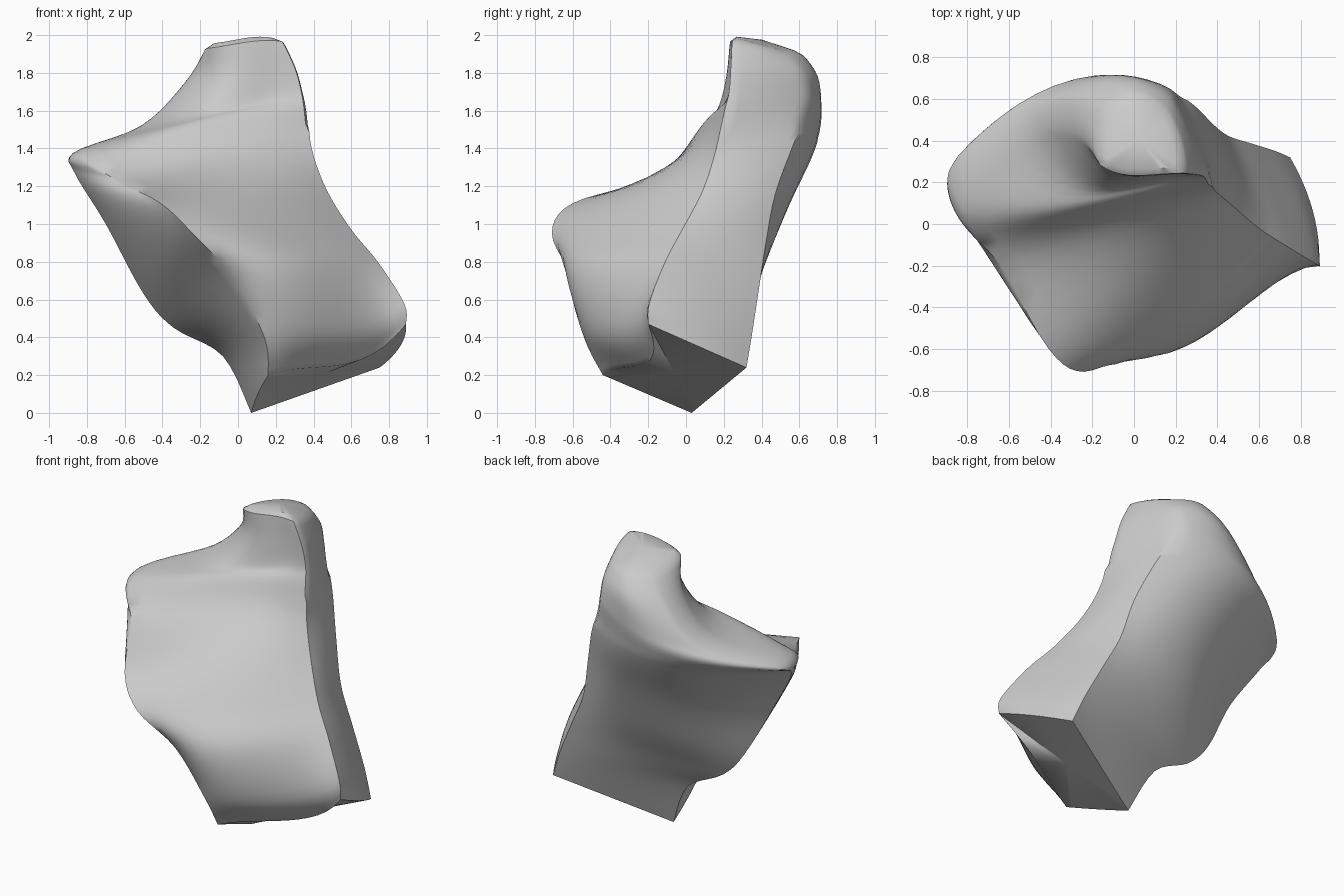
import bpy, bmesh, math
from mathutils import Vector

if "Cube" in bpy.data.objects:
    bpy.data.objects.remove(bpy.data.objects["Cube"])

# Four corner edges of the stone, bottom to top
FRONT_LEFT = [(.16, -.44, .20), (.14, -.54, .40), (-.03, -.61, .72), (-.24, -.71, .95), (-.41, -.60, 1.11),
              (-.64, -.20, 1.23), (-.82, .05, 1.38), (-.50, .40, 1.52), (-.26, .40, 1.75), (-.16, .26, 1.96)]
FRONT_RIGHT = [(.89, -.20, .47), (.88, -.195, .58), (.74, -.11, .80), (.60, -.02, .97), (.47, .09, 1.18),
               (.39, .16, 1.40), (.37, .20, 1.60), (.35, .22, 1.70), (.31, .23, 1.83), (.23, .24, 1.99)]
BACK_RIGHT = [(.75, .32, .24), (.68, .35, .42), (.57, .385, .65), (.46, .42, .88), (.39, .47, 1.15),
              (.30, .56, 1.40), (.21, .63, 1.58), (.18, .65, 1.69), (.18, .61, 1.81), (.15, .54, 1.91)]
BACK_LEFT = [(.07, .03, .00), (-.08, .10, .30), (-.34, .10, .45), (-.50, .10, .63), (-.70, .06, 1.0),
             (-.87, .14, 1.28), (-.86, .32, 1.37), (-.49, .58, 1.51), (-.26, .61, 1.75), (-.12, .54, 1.91)]

# Bulge of each side between its corner edges, per station
FRONT_BELLY_Y = [0, -.07, -.13, -.05, -.02, 0, -.05, -.17, -.12, -.02]
FRONT_DIP_Y = [.09, .03, -.04, -.04, -.02, 0, 0, 0, 0, 0]
FRONT_DIP_Z = [-.10, -.07, 0, 0, .02, .06, .04, 0, 0, .02]
BACK_Y = [0, .02, .05, .12, .24, .28, .21, .10, .09, .07]
RIGHT_X = [.04, .03, .02, .02, .02, .02, .02, .02, .02, .03]
LEFT_X = [-.01, -.03, -.04, -.04, -.04, -.03, -.04, -.02, -.02, -.02]


def spline(pts, t):
    """Smooth curve through the stations at parameter t."""
    n = len(pts) - 1
    i = min(int(t), n - 1)
    u = t - i
    a, b, c, d = (Vector(pts[max(0, min(n, k))]) for k in (i - 1, i, i + 1, i + 2))
    return .5 * (2 * b + (c - a) * u + (2 * a - 5 * b + 4 * c - d) * u * u
                 + (3 * b - a - 3 * c + d) * u ** 3)


def even(u):
    return 4 * u * (1 - u)


def near_start(u):
    return 6.75 * u * (1 - u) ** 2


def near_end(u):
    return 6.75 * u * u * (1 - u)


Z = [0] * 10
rails = [FRONT_LEFT, FRONT_RIGHT, BACK_RIGHT, BACK_LEFT]
bulges = [[(near_start, list(zip(Z, FRONT_BELLY_Y, Z))),
           (near_end, list(zip(Z, FRONT_DIP_Y, FRONT_DIP_Z)))],
          [(even, list(zip(RIGHT_X, Z, Z)))],
          [(even, list(zip(Z, BACK_Y, Z)))],
          [(even, list(zip(LEFT_X, Z, Z)))]]
SIDE, STEPS = 12, 45

bm = bmesh.new()
rings = []
for k in range(STEPS + 1):
    t = 9 * k / STEPS
    corners = [spline(r, t) for r in rails]
    ring = []
    for s in range(4):
        for j in range(SIDE):
            u = j / SIDE
            p = corners[s].lerp(corners[(s + 1) % 4], u)
            for weight, table in bulges[s]:
                p += spline(table, t) * weight(u)
            ring.append(bm.verts.new(p))
    rings.append(ring)

# Side walls
n = 4 * SIDE
for lo, hi in zip(rings, rings[1:]):
    for j in range(n):
        bm.faces.new((lo[j], lo[(j + 1) % n], hi[(j + 1) % n], hi[j]))

# Slanted base and rounded crown
for ring, lift in ((rings[0], 0), (rings[-1], .03)):
    mid = sum((v.co for v in ring), Vector()) / n + Vector((0, 0, lift))
    centre = bm.verts.new(mid)
    for j in range(n):
        bm.faces.new((ring[j], ring[(j + 1) % n], centre))

# Lightly round the crown and shoulder only
soft = [v for r in rings[28:] for v in r]
for _ in range(2):
    bmesh.ops.smooth_vert(bm, verts=soft, factor=.4, use_axis_x=True, use_axis_y=True, use_axis_z=True)
bmesh.ops.recalc_face_normals(bm, faces=bm.faces)

mesh = bpy.data.meshes.new("stone")
bm.to_mesh(mesh)
bm.free()
stone = bpy.data.objects.new("stone", mesh)
bpy.context.collection.objects.link(stone)
bpy.context.view_layer.objects.active = stone
stone.select_set(True)
bpy.ops.object.shade_smooth_by_angle(angle=math.radians(40))
